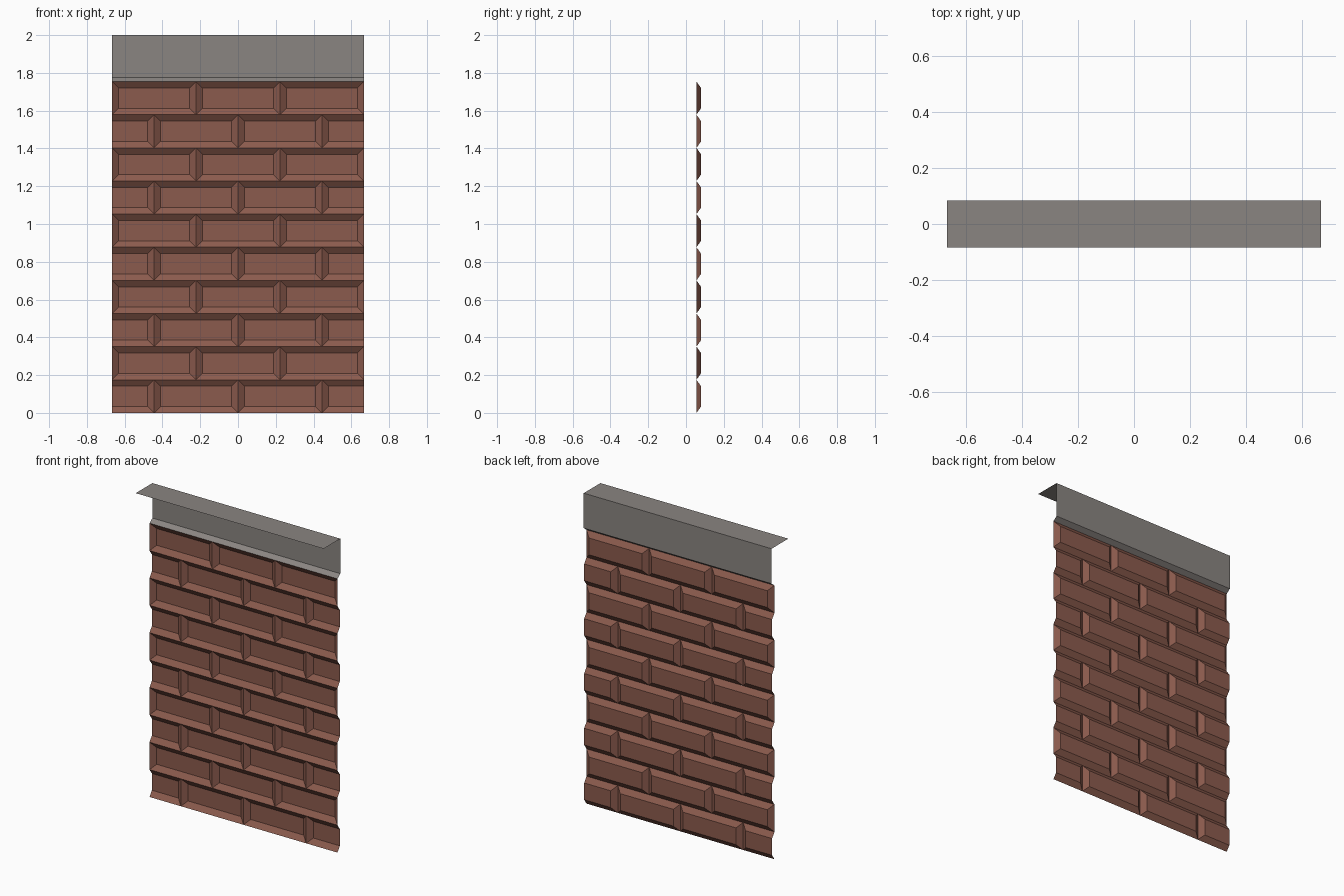
import bpy
import bmesh

if "Cube" in bpy.data.objects:
    bpy.data.objects.remove(bpy.data.objects["Cube"])

HALF = 0.666            # half width of the wall
ROWS, ROW_H = 10, 0.1754
BRICK_W = HALF * 2 / 3
BEVEL = 0.034
Y_JOINT, Y_FACE, Y_CAP = 0.0555, 0.0795, 0.0845


def material(name, rgb):
    m = bpy.data.materials.new(name)
    m.diffuse_color = (*rgb, 1)
    m.use_nodes = True
    m.node_tree.nodes["Principled BSDF"].inputs["Base Color"].default_value = m.diffuse_color
    return m


def finish(bm, name, mat):
    bmesh.ops.remove_doubles(bm, verts=bm.verts, dist=0.0005)
    # open sheet: every face looks towards the back or upwards
    for f in bm.faces:
        f.normal_update()
        if f.normal.y + f.normal.z * 0.1 < -1e-4 or f.normal.z < -0.99:
            f.normal_flip()
    me = bpy.data.meshes.new(name)
    bm.to_mesh(me)
    bm.free()
    me.materials.append(mat)
    ob = bpy.data.objects.new(name, me)
    bpy.context.collection.objects.link(ob)
    return ob


def brick(bm, x0, x1, z0):
    """Bevelled brick face, cut open where it runs past the wall edge."""
    a, b = max(x0, -HALF), min(x1, HALF)
    left, right = x0 > -HALF - 0.01, x1 < HALF + 0.01
    c, d = a + BEVEL * left, b - BEVEL * right
    z1 = z0 + ROW_H
    outer = [bm.verts.new((x, Y_JOINT, z)) for x, z in ((a, z0), (b, z0), (b, z1), (a, z1))]
    inner = [bm.verts.new((x, Y_FACE, z)) for x, z in
             ((c, z0 + BEVEL), (d, z0 + BEVEL), (d, z1 - BEVEL), (c, z1 - BEVEL))]
    bm.faces.new(inner)
    for i, wanted in enumerate((True, right, True, left)):
        if wanted:
            j = (i + 1) % 4
            bm.faces.new((outer[i], outer[j], inner[j], inner[i]))


brick_red = material("brick red", (0.26, 0.105, 0.075))
stone_grey = material("stone grey", (0.255, 0.235, 0.22))

# Brick sheet in running bond
bm = bmesh.new()
for r in range(ROWS):
    half_bond = r % 2 == 0
    start = -HALF - (BRICK_W / 2 if half_bond else 0)
    for k in range(4 if half_bond else 3):
        brick(bm, start + k * BRICK_W, start + (k + 1) * BRICK_W, r * ROW_H)
finish(bm, "brick_sheet", brick_red)

# Coping: top plate, back plate and sloping lip swept from one profile
profile = [(-Y_CAP, 2.0), (Y_CAP, 2.0), (Y_CAP, 1.776), (Y_JOINT, ROWS * ROW_H)]
bm = bmesh.new()
pairs = [[bm.verts.new((x, y, z)) for x in (-HALF, HALF)] for y, z in profile]
for p, q in zip(pairs, pairs[1:]):
    bm.faces.new((p[0], p[1], q[1], q[0]))
finish(bm, "coping", stone_grey)
